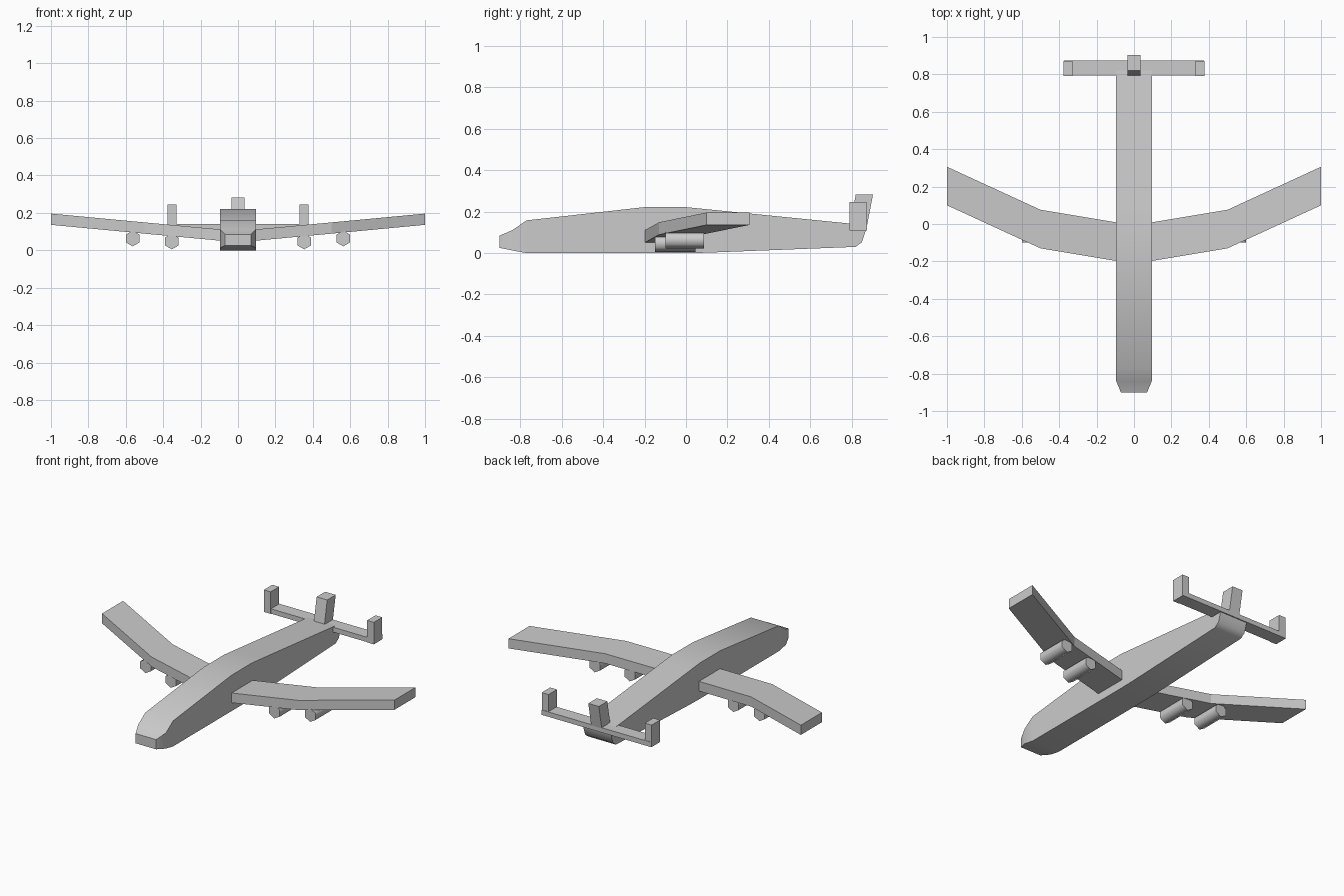
import bpy, bmesh, math
from mathutils import Matrix

if "Cube" in bpy.data.objects:
    bpy.data.objects.remove(bpy.data.objects["Cube"])


def finish(bm, name, smooth=None):
    bmesh.ops.recalc_face_normals(bm, faces=bm.faces[:])
    me = bpy.data.meshes.new(name)
    bm.to_mesh(me)
    bm.free()
    ob = bpy.data.objects.new(name, me)
    bpy.context.collection.objects.link(ob)
    if smooth:
        bpy.ops.object.select_all(action='DESELECT')
        ob.select_set(True)
        bpy.context.view_layer.objects.active = ob
        bpy.ops.object.shade_smooth_by_angle(angle=math.radians(smooth))
    return ob


def loft(name, sections, smooth=None):
    """Bridge a list of equal-sized point rings and cap both ends."""
    bm = bmesh.new()
    rings = [[bm.verts.new(p) for p in s] for s in sections]
    n = len(rings[0])
    for a, b in zip(rings, rings[1:]):
        for i in range(n):
            j = (i + 1) % n
            bm.faces.new((a[i], a[j], b[j], b[i]))
    bm.faces.new(rings[0])
    bm.faces.new(rings[-1])
    return finish(bm, name, smooth)


def box(name, x0, x1, y0, y1, z0, z1, lean=0):
    ring = lambda z, d: [(x0, y0 + d, z), (x1, y0 + d, z), (x1, y1 + d, z), (x0, y1 + d, z)]
    return loft(name, [ring(z0, 0), ring(z1, lean)])


# fuselage: (y, half width, bottom z, top z)
stations = [(-0.90, 0.07, 0.025, 0.085), (-0.84, 0.095, 0.013, 0.11),
            (-0.77, 0.095, 0.0, 0.158), (-0.2, 0.095, 0.0, 0.222),
            (0.0, 0.095, 0.0, 0.222), (0.1, 0.095, 0.002, 0.212),
            (0.82, 0.095, 0.03, 0.14), (0.85, 0.095, 0.053, 0.137),
            (0.87, 0.095, 0.115, 0.135)]
loft("fuselage", [[(-w, y, b), (w, y, b), (w, y, t), (-w, y, t)]
                  for y, w, b, t in stations], 45)

# tail plane and centre fin
box("tail_plane", -0.375, 0.375, 0.793, 0.875, 0.11, 0.14)
box("centre_fin", -0.036, 0.036, 0.79, 0.873, 0.125, 0.282, 0.03)

for s, side in ((-1, "left"), (1, "right")):
    # swept wing: (x, leading y, bottom z)
    wing = [(0.08, -0.2, 0.05), (0.5, -0.13, 0.089), (1.0, 0.1, 0.136)]
    loft(side + "_wing", [[(s * x, y, z), (s * x, y + 0.206, z),
                           (s * x, y + 0.206, z + 0.06), (s * x, y, z + 0.06)]
                          for x, y, z in wing])
    # tail end fin
    box(side + "_end_fin", s * 0.33, s * 0.376, 0.79, 0.872, 0.11, 0.246)
    # hexagonal engines
    for label, x, z, y0, y1 in (("inner", 0.354, 0.047, -0.15, 0.045),
                                ("outer", 0.563, 0.063, -0.1, 0.088)):
        bm = bmesh.new()
        bmesh.ops.create_cone(
            bm, cap_ends=True, segments=6, radius1=0.042, radius2=0.042, depth=y1 - y0,
            matrix=Matrix.Translation((s * x, (y0 + y1) / 2, z)) @ Matrix.Rotation(math.pi / 2, 4, 'X'))
        finish(bm, f"{side}_{label}_engine", 65)
